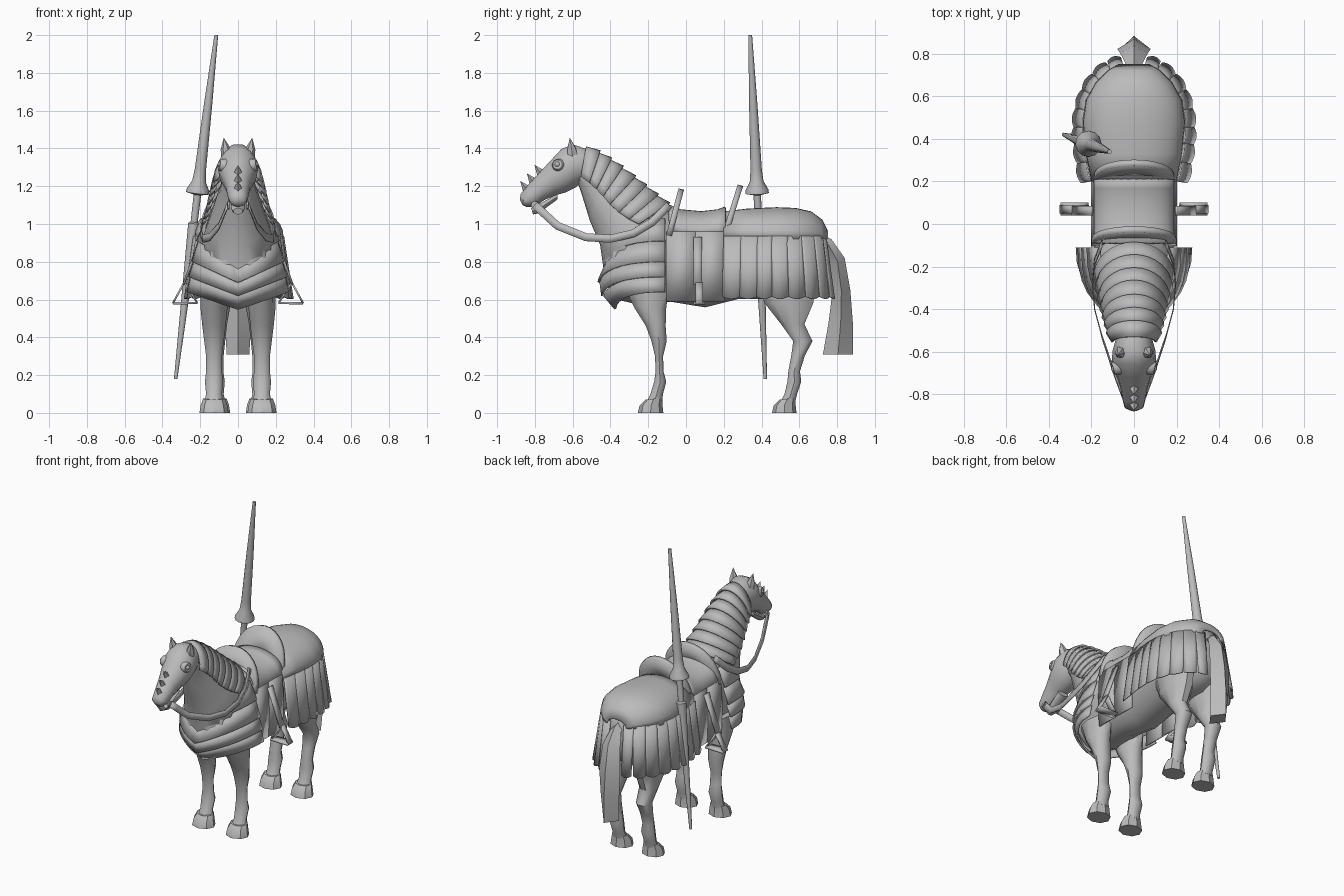
import bpy, bmesh
from math import sin, cos, pi
from mathutils import Vector as V

if "Cube" in bpy.data.objects:
    bpy.data.objects.remove(bpy.data.objects["Cube"])

grey = bpy.data.materials.new("plain_grey")
grey.use_nodes = True
grey.diffuse_color = (0.5, 0.5, 0.5, 1)
grey.node_tree.nodes["Principled BSDF"].inputs["Base Color"].default_value = grey.diffuse_color


def grid(name, rows, closed=False, thick=0, angle=40):
    """Skin rows of points; closed rows become a capped tube, open rows a sheet."""
    bm = bmesh.new()
    rings = [[bm.verts.new(p) for p in row] for row in rows]
    count = len(rows[0])
    for a, b in zip(rings, rings[1:]):
        for i in range(count if closed else count - 1):
            j = (i + 1) % count
            bm.faces.new((a[i], a[j], b[j], b[i]))
    if closed:
        bm.faces.new(rings[0])
        bm.faces.new(rings[-1])
    bmesh.ops.recalc_face_normals(bm, faces=bm.faces)
    mesh = bpy.data.meshes.new(name)
    bm.to_mesh(mesh)
    bm.free()
    mesh.materials.append(grey)
    ob = bpy.data.objects.new(name, mesh)
    bpy.context.collection.objects.link(ob)
    if thick:
        mod = ob.modifiers.new("Thickness", "SOLIDIFY")
        mod.thickness = thick
        mod.offset = 0
    bpy.ops.object.select_all(action="DESELECT")
    ob.select_set(True)
    bpy.context.view_layer.objects.active = ob
    bpy.ops.object.shade_smooth_by_angle(angle=angle * pi / 180)
    return ob


def loft(name, sections, sides=14, x=0, angle=40):
    """Tube through ellipses given by two opposite edge points in y-z and a half width."""
    rows = []
    for ya, za, yb, zb, hw in sections:
        a, b = V((x, ya, za)), V((x, yb, zb))
        mid, half = (a + b) / 2, (a - b) / 2
        rows.append([mid + half * sin(t) + V((hw * cos(t), 0, 0))
                     for t in (2 * pi * k / sides for k in range(sides))])
    return grid(name, rows, True, angle=angle)


def rod(name, start, end, profile, sides=12):
    """Round rod along a line; profile holds (fraction, radius)."""
    start, end = V(start), V(end)
    turn = V((0, 0, 1)).rotation_difference(end - start)
    rows = [[start.lerp(end, f) + turn @ V((r * cos(t), r * sin(t), 0))
             for t in (2 * pi * k / sides for k in range(sides))] for f, r in profile]
    return grid(name, rows, True)


def beam(name, start, end, y0, y1, thick):
    """Flat bar between two x-z points, spanning a range of y."""
    return grid(name, [[(x, y, z) for y in (y0, y1)] for x, z in (start, end)], thick=thick)


def sample(points, t):
    """Point at fraction t of a polyline, by index."""
    s = min(max(t, 0), 1) * (len(points) - 1)
    i = min(int(s), len(points) - 2)
    return V(points[i]).lerp(V(points[i + 1]), s - i)


# Half circle of angles shared by the arched parts
arc = [pi * k / 16 for k in range(-8, 9)]

# Horse trunk, neck and head
trunk = [(-.43, .7, .88, .07), (-.38, .6, .97, .15), (-.25, .57, 1.03, .185), (-.08, .585, 1.05, .185),
         (.1, .555, 1.05, .18), (.28, .6, 1.05, .19), (.45, .6, 1.06, .205), (.6, .6, 1.04, .19),
         (.7, .66, 1, .13), (.74, .78, .92, .06)]
loft("trunk", [(y, top, y, low, hw) for y, low, top, hw in trunk], 18)
loft("neck", [(-.6, 1.4, -.57, 1.21, .07), (-.5, 1.37, -.55, 1.15, .075), (-.38, 1.29, -.51, 1.02, .1),
              (-.22, 1.16, -.455, .89, .15), (-.05, 1.06, -.435, .75, .195), (0, .95, -.3, .7, .18)], 16)
loft("head", [(-.53, 1.4, -.55, 1.22, .085), (-.6, 1.425, -.585, 1.19, .1), (-.66, 1.4, -.635, 1.165, .105),
              (-.72, 1.335, -.69, 1.15, .085), (-.78, 1.27, -.75, 1.125, .065),
              (-.84, 1.205, -.8, 1.09, .055), (-.875, 1.16, -.845, 1.09, .045),
              (-.88, 1.13, -.865, 1.1, .02)])
loft("lower_jaw", [(-.68, 1.16, -.68, 1.13, .04), (-.79, 1.1, -.78, 1.055, .035),
                   (-.82, 1.085, -.81, 1.05, .025)], 10)

# Legs as (front y, back y, height, half width)
front_leg = [(-.34, -.08, .68, .07), (-.28, -.1, .56, .072), (-.215, -.105, .46, .062),
             (-.185, -.1, .38, .052), (-.165, -.12, .3, .042), (-.162, -.118, .22, .042),
             (-.17, -.103, .165, .048), (-.19, -.12, .1, .042), (-.21, -.125, .06, .05)]
hind_leg = [(.36, .7, .7, .075), (.41, .68, .58, .08), (.5, .63, .47, .06), (.565, .672, .38, .05),
            (.555, .63, .3, .042), (.54, .605, .22, .04), (.535, .612, .165, .048),
            (.52, .59, .1, .042), (.5, .58, .06, .05)]
for side, sx in (("left", 1), ("right", -1)):
    for which, leg, x in (("front", front_leg, sx * .127), ("hind", hind_leg, sx * .118)):
        loft(which + "_leg_" + side, [(a, z, b, z, w) for a, b, z, w in leg], 10, x)
        a, b = leg[-1][:2]
        loft(which + "_hoof_" + side, [(a - .045, 0, b + .005, 0, .077), (a - .035, .04, b, .045, .07),
                                       (a - .005, .07, b, .08, .058)], 8, x, 30)
    # Ears, eyes and bit rings
    rod("ear_" + side, (sx * .06, -.6, 1.36), (sx * .075, -.615, 1.455),
        [(0, .03), (.4, .026), (1, .001)], 6)
    rod("eye_guard_" + side, (sx * .07, -.672, 1.31), (sx * .1, -.68, 1.315),
        [(0, .036), (.7, .033), (1, .026)])
    rod("eye_" + side, (sx * .09, -.68, 1.315), (sx * .107, -.683, 1.318), [(0, .018), (.6, .014), (1, .004)], 8)
    rod("bit_ring_" + side, (sx * .045, -.8, 1.1), (sx * .055, -.8, 1.1), [(0, .022), (1, .022)], 8)

# Nose spikes
for y, z in ((-.775, 1.275), (-.815, 1.23), (-.85, 1.19)):
    rod("nose_spike", (0, y + .01, z - .01), (0, y - .026, z + .036), [(0, .026), (1, .001)], 4)

# Tail with a diamond section
loft("tail", [(.7, .95, .7, .87, .03), (.77, .92, .74, .86, .04), (.84, .82, .765, .78, .065),
              (.87, .65, .775, .64, .078), (.883, .48, .755, .48, .07), (.885, .31, .725, .31, .06)], 4)

# Crest plates, each flaring over the next
crest = [(-.53, 1.405), (-.44, 1.36), (-.36, 1.305), (-.27, 1.235), (-.19, 1.17), (-.1, 1.1)]
lower = [(-.555, 1.25), (-.5, 1.21), (-.45, 1.16), (-.4, 1.1), (-.33, 1.04), (-.25, 1)]
plates = 7


def crest_arch(t, grow):
    top, low = sample(crest, t), sample(lower, t)
    w = .1 + .07 * t + grow
    rise = top - low + (top - low).normalized() * grow
    return [(w * sin(a), *(low + rise * cos(a))) for a in arc]


for i in range(plates):
    grid("crest_plate", [crest_arch(i / plates, 0), crest_arch((i + 1.1) / plates, .016)], thick=.012)

# Chest bands as (half width, front y, side height, front height)
edges = [(.165, -.33, 1.03, .95), (.21, -.42, .91, .79), (.235, -.455, .8, .69),
         (.252, -.435, .72, .62), (.26, -.365, .64, .55)]


def chest_edge(edge, grow):
    w, yf, zs, zf = edge
    return [((w + grow) * sin(a), -.11 + (yf + .11 - grow) * max(cos(a), 0) ** .8,
             zs + (zf - zs) * (1 - abs(sin(a)))) for a in arc]


for top, low in zip(edges, edges[1:]):
    grid("chest_band", [chest_edge(top, -.003), chest_edge(low, .008)], thick=.012, angle=25)

# Rump shell
rump = [(.2, .195, 1.06), (.33, .22, 1.075), (.48, .235, 1.082), (.58, .22, 1.078),
        (.66, .175, 1.06), (.715, .12, 1.02), (.745, .07, .96)]
grid("rump_shell", [[(w * sin(a), y, .92 + (top - .92) * max(cos(a), 0) ** .8)
                     for a in arc] for y, w, top in rump], thick=.014)

# Hanging skirt panels around the rump
outline = [(.205, .2), (.222, .3), (.237, .4), (.239, .48), (.222, .58), (.18, .66), (.12, .72), (.05, .74)]
panels = 8
for i in range(panels):
    for sx in (1, -1):
        a, b = sample(outline, i / panels), sample(outline, (i + 1.1) / panels)
        out = V((b.y - a.y, a.x - b.x)).normalized()
        rows = []
        for f in (0, .5, 1):
            row = []
            for k in range(7):
                p = a.lerp(b, k / 6) + out * (.042 * f + .013 * sin(pi * k / 6) * (.3 + .7 * f))
                row.append((sx * p.x, p.y, .935 - .32 * f - .012 * f * sin(pi * k / 6)))
            rows.append(row)
        grid("skirt_panel", rows, thick=.008)

# Saddle seat with upright side flaps
for side, sx in (("left", 1), ("right", -1)):
    for y0, y1 in ((-.105, .05), (.05, .205)):
        grid("saddle_flap_" + side, [[(sx * x, y, z) for y in (y0, y1)]
                                     for x, z in ((.188, .59), (.196, .76), (.188, .96))], thick=.012)
grid("saddle_seat", [[(.184 * sin(a), y, .94 - dip + .13 * max(cos(a), 0) ** .7) for a in arc]
                     for y, dip in ((-.09, -.025), (-.03, 0), (.08, .01), (.17, 0), (.21, -.015))], thick=.016)


def rest(name, half, y0, z0, y1, z1):
    """Leaning half-round plate across the saddle."""
    grid(name, [[(half * sin(a) * f, y0 + (y1 - y0) * h, z0 + (z1 - z0) * h)
                 for a in arc for h in [max(cos(a), 0) ** .8 * f]] for f in (.3, 1)], thick=.03)


rest("saddle_front", .2, -.09, .94, -.025, 1.185)
rest("saddle_back", .19, .205, .94, .288, 1.205)

# Straps, stirrups and reins
rein = [(.055, -.8, 1.1), (.1, -.68, .99), (.15, -.53, .93), (.185, -.4, .922), (.195, -.28, .95),
        (.185, -.18, 1.01), (.15, -.09, 1.1)]
for side, sx in (("left", 1), ("right", -1)):
    beam("stirrup_strap_" + side, (sx * .198, .93), (sx * .288, .68), .04, .085, .012)
    apex, inner, outer = (sx * .285, .69), (sx * .215, .582), (sx * .345, .58)
    beam("stirrup_inner_" + side, apex, inner, .05, .09, .01)
    beam("stirrup_outer_" + side, apex, outer, .05, .09, .01)
    beam("stirrup_tread_" + side, inner, outer, .04, .1, .012)
    rows = []
    for k in range(19):
        p = sample(rein, k / 18)
        run = sample(rein, (k + 1) / 18) - sample(rein, (k - 1) / 18)
        across = V((0, -run.z, run.y)).normalized() * .021
        rows.append([(sx * q.x, q.y, q.z) for q in (p - across, p + across)])
    grid("rein_" + side, rows, thick=.005)

# Lance carried on the right
rod("lance", (-.33, .42, .18), (-.115, .34, 2),
    [(0, .009), (.23, .02), (.452, .031), (.456, .019), (.535, .02), (.54, .062), (.55, .06),
     (.575, .036), (.61, .03), (.8, .022), (1, .01)])
